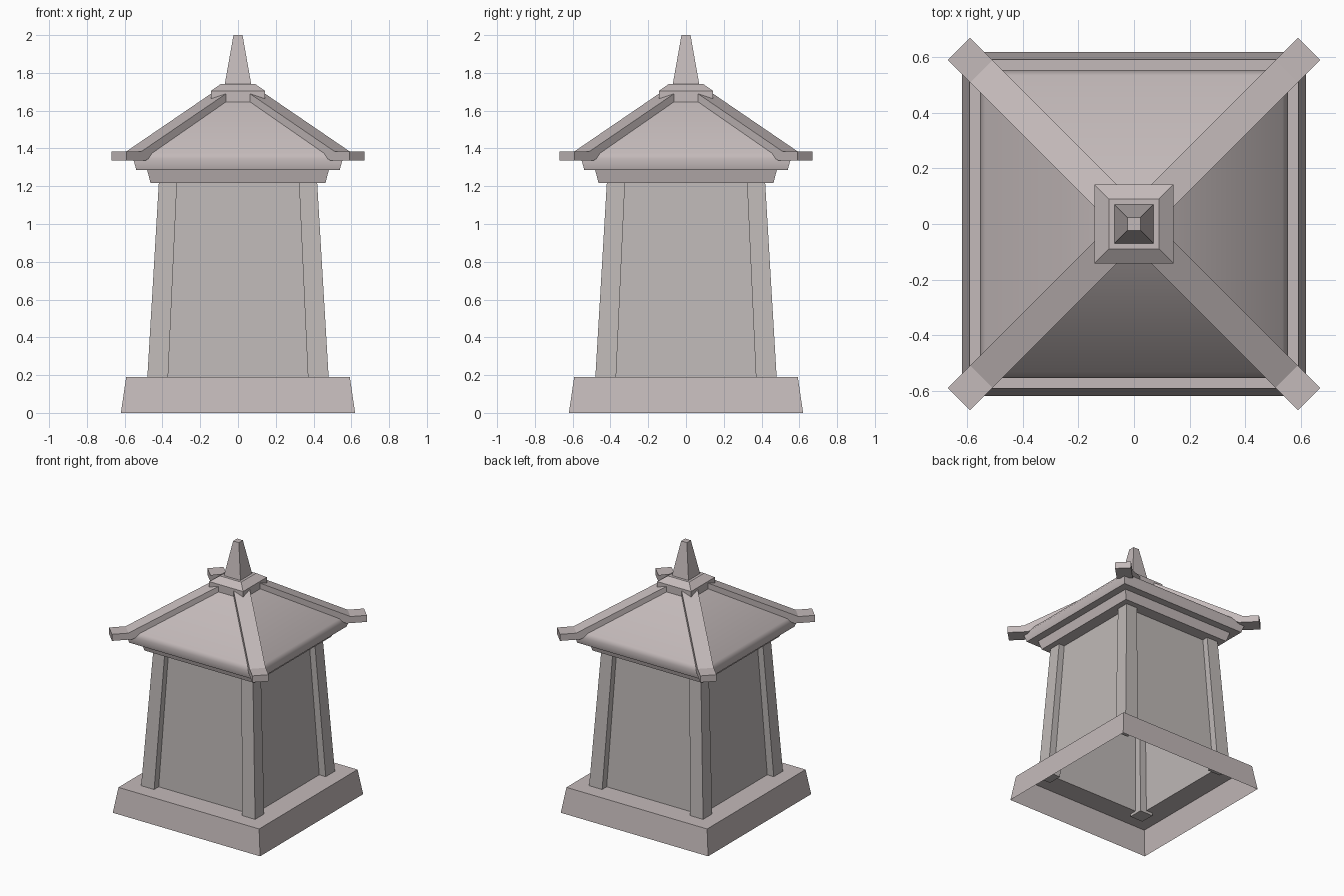
import bpy, bmesh, math
from mathutils import Vector

cube = bpy.data.objects.get("Cube")
if cube:
    bpy.data.objects.remove(cube, do_unlink=True)


def material(name, rgb):
    m = bpy.data.materials.new(name)
    m.use_nodes = True
    col = (*rgb, 1)
    m.diffuse_color = col
    bsdf = m.node_tree.nodes["Principled BSDF"]
    bsdf.inputs["Base Color"].default_value = col
    bsdf.inputs["Roughness"].default_value = 0.9
    return m


STONE = material("warm grey stone", (0.55, 0.49, 0.49))
BODY = material("pale grey stone", (0.52, 0.485, 0.475))
CORNERS = [(-1, -1), (1, -1), (1, 1), (-1, 1)]


def finish(name, bm, mat):
    me = bpy.data.meshes.new(name)
    bm.to_mesh(me)
    bm.free()
    me.materials.append(mat)
    ob = bpy.data.objects.new(name, me)
    bpy.context.collection.objects.link(ob)
    return ob


def square_stack(name, profile, mat, bottom=True, top=True, smooth=False):
    """Stack of square rings; profile is (half width, z) or (half width, z, centre x, centre y)."""
    bm = bmesh.new()
    rings = []
    for half, z, *centre in profile:
        cx, cy = centre or (0, 0)
        rings.append([bm.verts.new((cx + half * sx, cy + half * sy, z)) for sx, sy in CORNERS])
    for low, high in zip(rings, rings[1:]):
        for i in range(4):
            j = (i + 1) % 4
            face = bm.faces.new((low[i], low[j], high[j], high[i]))
            face.smooth = smooth
    # keep the hips crisp where the sides are smooth
    for e in bm.edges:
        if smooth and abs(e.verts[0].co.z - e.verts[1].co.z) > 0.001:
            e.smooth = False
    if bottom:
        bm.faces.new(rings[0][::-1])
    if top:
        bm.faces.new(rings[-1])
    return finish(name, bm, mat)


# Hollow plinth, open below and inside the walls
square_stack("plinth", [(0.62, 0), (0.592, 0.19), (0.425, 0.19)], STONE, bottom=False, top=False)

# Recessed wall panels
square_stack("wall_panels", [(0.425, 0.19), (0.372, 1.22)], BODY, bottom=False, top=False)

# Leaning corner posts
for (sx, sy), label in zip(CORNERS, ("front_right", "front_left", "back_left", "back_right")):
    square_stack(label + "_post", [(0.055, 0.17, 0.426 * sx, 0.426 * sy),
                                   (0.048, 1.22, 0.371 * sx, 0.371 * sy)], BODY)

# Cornice and roof
square_stack("cornice", [(0.463, 1.217), (0.482, 1.29)], STONE)
square_stack("roof", [(0.538, 1.285), (0.555, 1.345), (0.535, 1.375), (0.11, 1.67)],
             STONE, bottom=False, smooth=True)
square_stack("roof_underside", [(0.538, 1.285), (0.54, 1.29)], STONE, top=False)

# Hip beams along the diagonals, with level tips
BEAM = [(0.10, 1.692), (0.10, 1.63), (0.53, 1.335), (0.631, 1.335), (0.631, 1.385), (0.55, 1.385)]
for (sx, sy), label in zip(CORNERS, ("front_right", "front_left", "back_left", "back_right")):
    bm = bmesh.new()
    across = Vector((-sy, sx, 0)) * 0.04
    sides = [[bm.verts.new(Vector((r * sx, r * sy, z)) + across * s) for r, z in BEAM] for s in (-1, 1)]
    n = len(BEAM)
    for i in range(n):
        j = (i + 1) % n
        bm.faces.new((sides[0][i], sides[0][j], sides[1][j], sides[1][i]))
    bm.faces.new(sides[0])
    bm.faces.new(sides[1][::-1])
    bmesh.ops.recalc_face_normals(bm, faces=bm.faces)
    finish(label + "_hip_beam", bm, STONE)

# Cap block and spire
square_stack("cap_block", [(0.143, 1.635), (0.143, 1.705), (0.09, 1.742)], STONE)
square_stack("spire", [(0.07, 1.74), (0.024, 2.0)], STONE)
